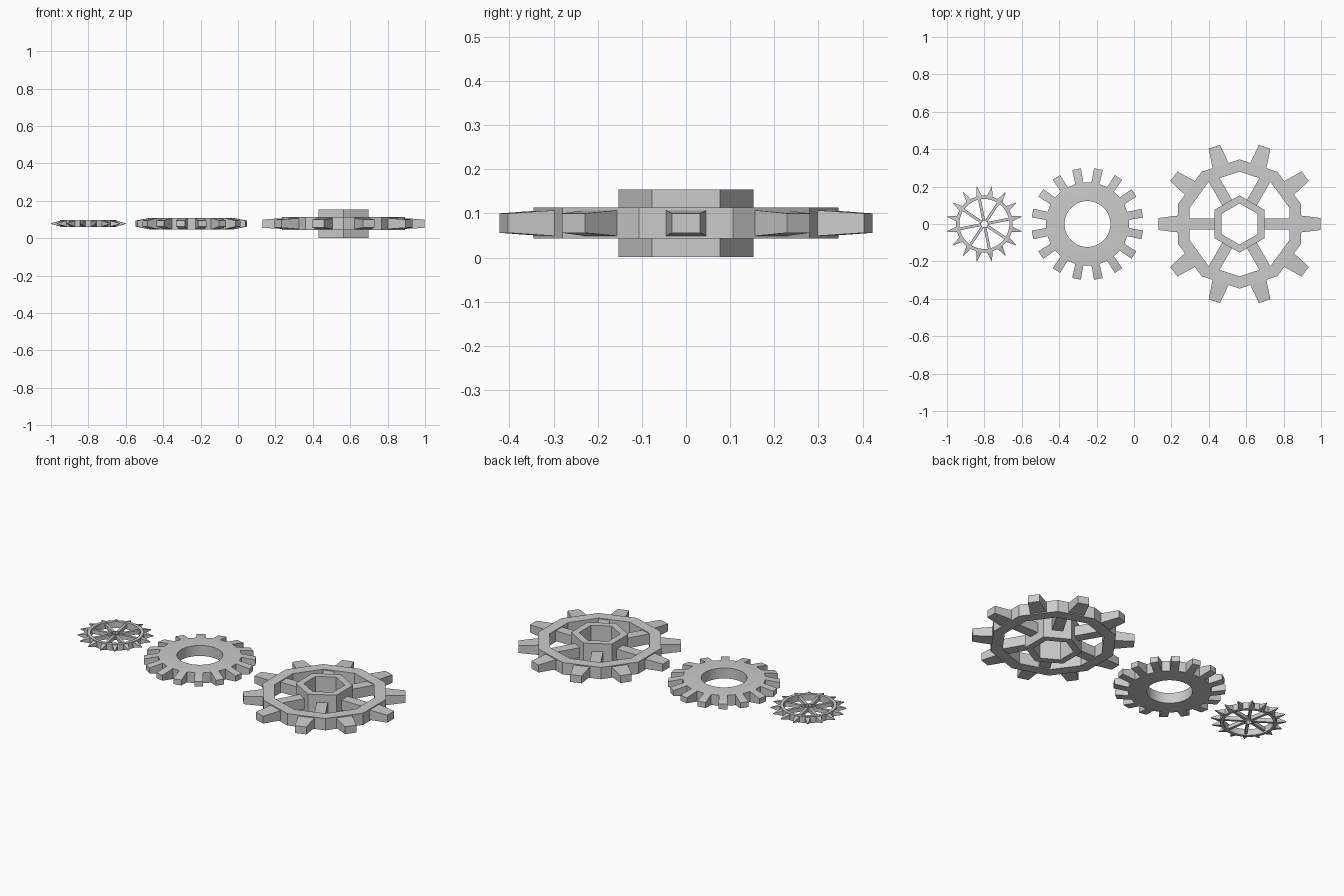
import bpy, bmesh
from math import sin, cos, pi, radians

if "Cube" in bpy.data.objects:
    bpy.data.objects.remove(bpy.data.objects["Cube"])

MID_Z = 0.078


def ring(bm, n, r_out, r_in, half_z, start):
    """Flat n-sided ring; returns outer wall faces, face i centred at start + i*step."""
    step = 2 * pi / n
    loops = []
    for r, z in ((r_out, half_z), (r_out, -half_z), (r_in, -half_z), (r_in, half_z)):
        loops.append([bm.verts.new((r * cos(start + (i - 0.5) * step),
                                    r * sin(start + (i - 0.5) * step), z)) for i in range(n)])
    outer = []
    for k in range(4):
        a, b = loops[k], loops[(k + 1) % 4]
        for i in range(n):
            j = (i + 1) % n
            f = bm.faces.new((a[i], b[i], b[j], a[j]))
            if k == 0:
                outer.append(f)
    return outer


def grow(bm, face, angle, stages):
    """Extrude a wall face outward through (radius, half width, half height) stages."""
    for r, w, h in stages:
        face = bmesh.ops.extrude_discrete_faces(bm, faces=[face])["faces"][0]
        for v in face.verts:
            side = -v.co.x * sin(angle) + v.co.y * cos(angle)
            s = w if side > 0 else -w
            v.co = (r * cos(angle) - s * sin(angle),
                    r * sin(angle) + s * cos(angle), h if v.co.z > 0 else -h)


def part(name, x, n, r_out, r_in, half_z, start, every, stages, smooth=False):
    bm = bmesh.new()
    walls = ring(bm, n, r_out, r_in, half_z, start)
    for i in range(0, n, every):
        grow(bm, walls[i], start + i * 2 * pi / n, stages)
    bmesh.ops.recalc_face_normals(bm, faces=bm.faces)
    me = bpy.data.meshes.new(name)
    bm.to_mesh(me)
    bm.free()
    ob = bpy.data.objects.new(name, me)
    ob.location = (x, 0, MID_Z)
    bpy.context.collection.objects.link(ob)
    if smooth:
        bpy.ops.object.select_all(action='DESELECT')
        ob.select_set(True)
        bpy.context.view_layer.objects.active = ob
        bpy.ops.object.shade_smooth_by_angle(angle=radians(30))
    return ob


# Large gear: ten-sided toothed rim, six-sided hub with spokes
part("large_gear_rim", 0.564, 10, 0.345, 0.28, 0.035, 0, 1,
     [(0.328, 0.045, 0.029), (0.434, 0.032, 0.022)])
part("large_gear_hub_and_spokes", 0.564, 6, 0.153, 0.11, 0.0765, 0, 1,
     [(0.1325, 0.03, 0.03), (0.28, 0.03, 0.03)])

# Middle gear: wide ring with sixteen tapering teeth
part("middle_gear", -0.249, 32, 0.223, 0.123, 0.031, radians(11.25), 2,
     [(0.299, 0.0235, 0.016)], smooth=True)

# Small gear: thin spiked rim, tiny hub with eight thin spokes
part("small_gear_rim", -0.80, 32, 0.152, 0.134, 0.019, radians(11.25), 2,
     [(0.1513, 0.0145, 0.015), (0.204, 0.0012, 0.0015)], smooth=True)
part("small_gear_hub_and_spokes", -0.80, 8, 0.024, 0.019, 0.016, radians(11.25), 1,
     [(0.0222, 0.0075, 0.011), (0.138, 0.0075, 0.011)])
